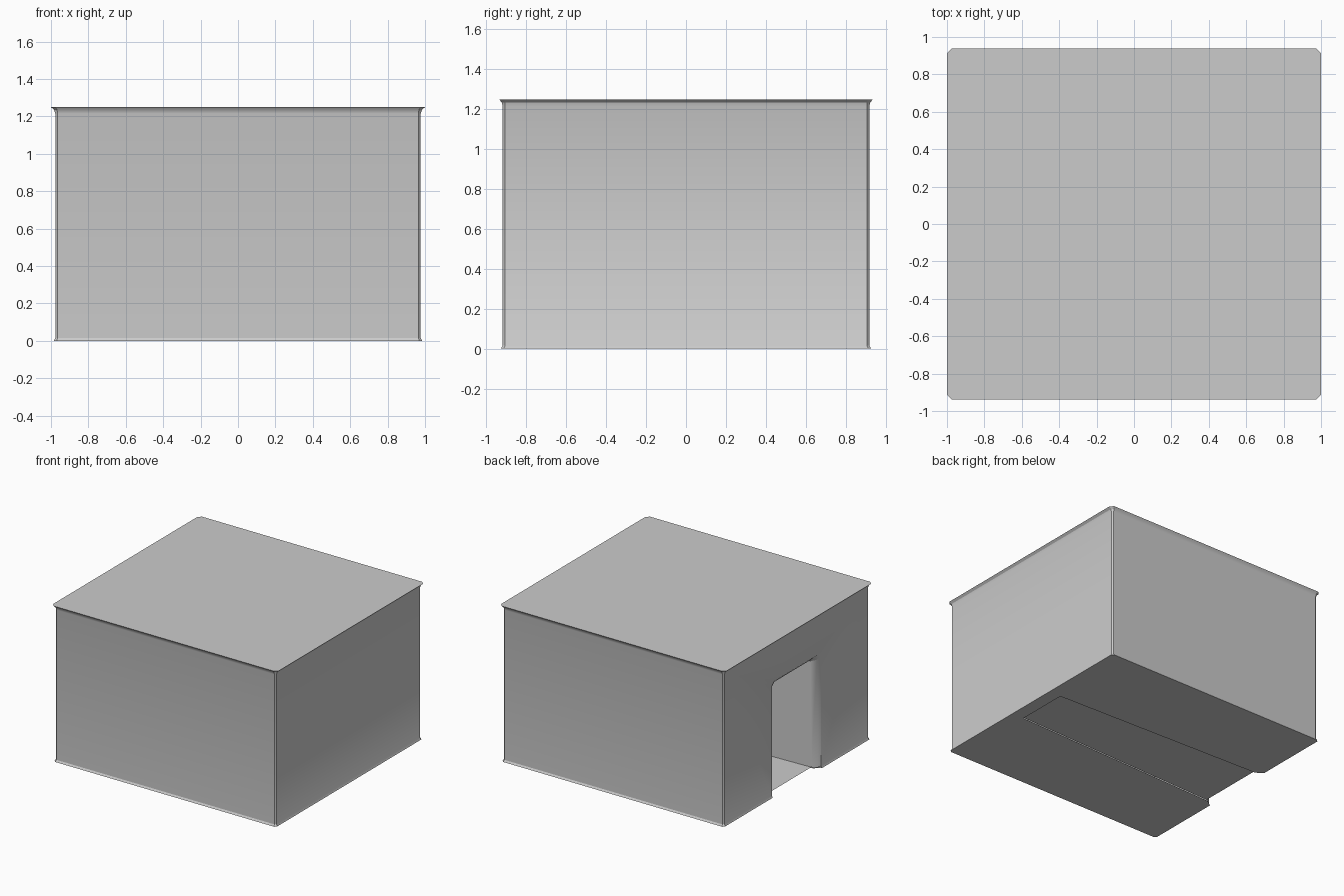
import bpy, math

if "Cube" in bpy.data.objects:
    bpy.data.objects.remove(bpy.data.objects["Cube"])

def make_object(name, verts, faces):
    mesh = bpy.data.meshes.new(name)
    mesh.from_pydata(verts, [], faces)
    mesh.update()
    obj = bpy.data.objects.new(name, mesh)
    bpy.context.collection.objects.link(obj)
    bpy.context.view_layer.objects.active = obj
    obj.select_set(True)
    return obj

def ring(z, hx, hy, c):
    """Rectangle with chamfered corners, counter-clockwise from above."""
    return [(hx, -hy + c, z), (hx, hy - c, z), (hx - c, hy, z), (-hx + c, hy, z),
            (-hx, hy - c, z), (-hx, -hy + c, z), (-hx + c, -hy, z), (hx - c, -hy, z)]

def door_arch(x, wide_low, wide_top, height, c, z0):
    """Doorway outline from the +y foot over the top to the -y foot."""
    half = [(wide_low, z0), (wide_top, height - c), (wide_top - c, height)]
    return [(x, y, z) for y, z in half] + [(x, -y, z) for y, z in reversed(half)]

WALL_X, WALL_Y, FOOT_X, FOOT_Y = 0.977, 0.919, 0.985, 0.928
SKIRT, DOOR_Y, SILL = 0.015, 0.31, 0.006

# Walls with flared foot and flared roof edge
verts, faces = [], []

def add(points):
    start = len(verts)
    verts.extend(points)
    return list(range(start, len(verts)))

rings = [add(ring(*r)) for r in (
    (0, FOOT_X, FOOT_Y, 0.015), (SKIRT, WALL_X, WALL_Y, 0.012),
    (1.215, WALL_X, WALL_Y, 0.012), (1.235, 0.983, 0.924, 0.016),
    (1.25, 1.0, 0.937, 0.025))]
for level, (low, high) in enumerate(zip(rings, rings[1:])):
    for i in range(8):
        if i == 4 and level < 2:
            continue                      # doorway side is built below
        j = (i + 1) % 8
        faces.append((low[i], low[j], high[j], high[i]))
faces.append(rings[-1])

# Doorway side: wall around the opening and the two skirt pieces
arch = add(door_arch(-WALL_X, DOOR_Y, DOOR_Y, 0.92, 0.03, SKIRT))
feet = add([(-FOOT_X, DOOR_Y, 0), (-FOOT_X, -DOOR_Y, 0)])
faces.append([rings[1][4]] + arch + [rings[1][5], rings[2][5], rings[2][4]])
faces.append((rings[0][4], feet[0], arch[0], rings[1][4]))
faces.append((feet[1], rings[0][5], rings[1][5], arch[-1]))

# Underside with a notch for the passage
notch = add([(-0.93, 0.27, 0), (0.88, 0.21, 0), (0.88, -0.21, 0), (-0.93, -0.27, 0)])
outline = rings[0][:5] + [feet[0]] + notch + [feet[1]] + rings[0][5:]
faces.append(outline[::-1])

# Rounded reveal folding into the opening
reveal = [arch,
          add(door_arch(-0.96, 0.288, 0.285, 0.90, 0.03, SILL)),
          add(door_arch(-0.92, 0.27, 0.255, 0.89, 0.03, SILL))]
for a, b in zip(reveal, reveal[1:]):
    for i in range(5):
        faces.append((a[i], b[i], b[i + 1], a[i + 1]))
make_object("building_shell", verts, faces)

# Passage running in from the doorway to a closed end
front = door_arch(-0.92, 0.27, 0.255, 0.89, 0.03, SILL)
back = door_arch(0.88, 0.21, 0.205, 0.88, 0.03, SILL)
sides = [(i, (i + 1) % 6, 6 + (i + 1) % 6, 6 + i)[::-1] for i in range(6)]
make_object("passage", front + back, sides + [list(range(6, 12))[::-1]])

bpy.ops.object.shade_smooth_by_angle(angle=math.radians(30))
